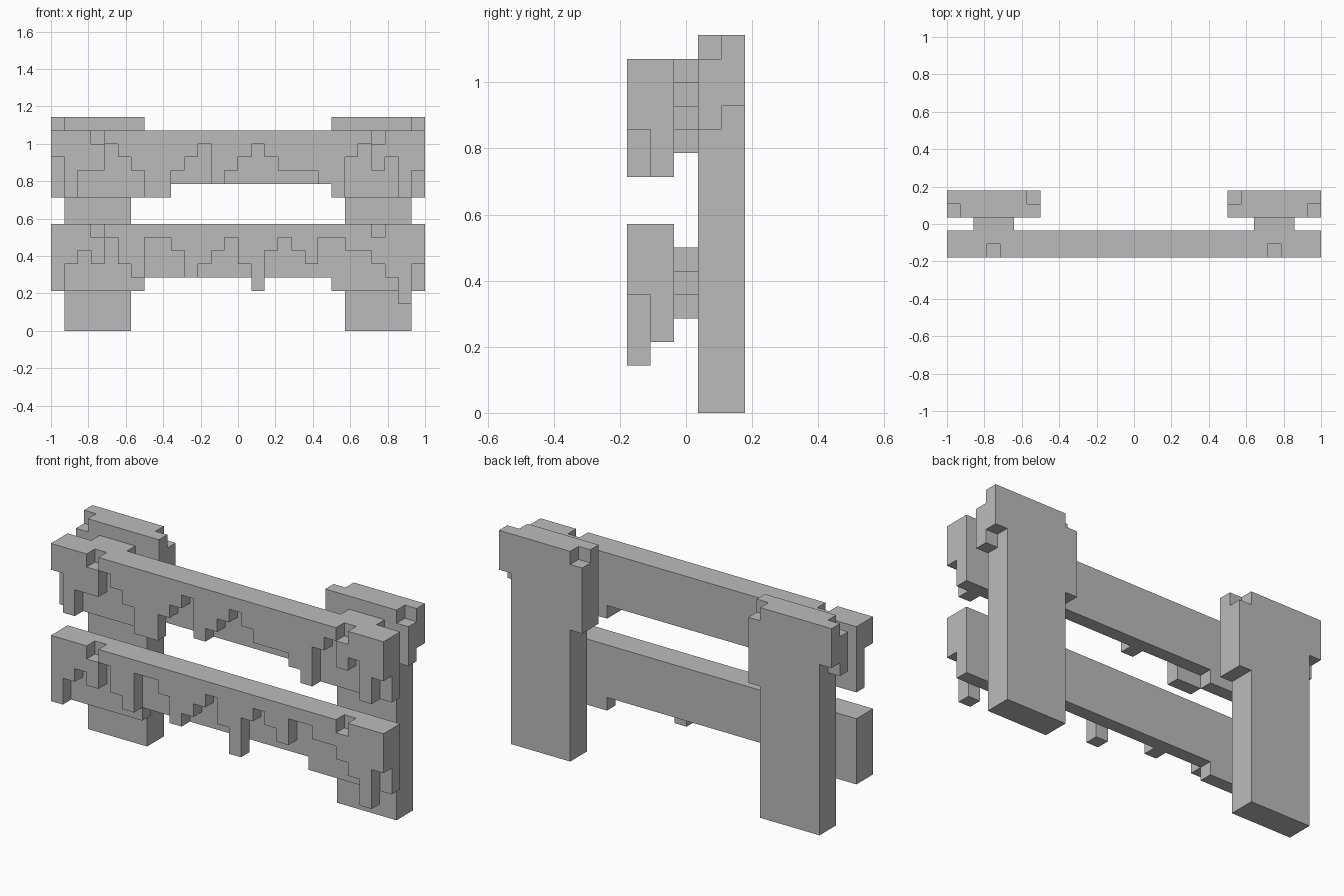
import bpy, bmesh, math

cube = bpy.data.objects.get("Cube")
if cube:
    bpy.data.objects.remove(cube, do_unlink=True)

UNIT = 1 / 14
WIDTH = 28

grey = bpy.data.materials.new("stone_grey")
grey.use_nodes = True
colour = (0.5, 0.5, 0.5, 1)
grey.diffuse_color = colour
grey.node_tree.nodes["Principled BSDF"].inputs["Base Color"].default_value = colour


def block(x0, x1, y0, y1, z0, z1):
    """All grid cells in a box."""
    return {(x, y, z) for x in range(x0, x1) for y in range(y0, y1) for z in range(z0, z1)}


def mirror(cells):
    return {(WIDTH - 1 - x, y, z) for x, y, z in cells}


def build(name, cells):
    """Skin a set of cells with outer faces only, then merge flat areas."""
    bm = bmesh.new()
    verts = {}

    def vert(p):
        if p not in verts:
            verts[p] = bm.verts.new(((p[0] - WIDTH / 2) * UNIT, (p[1] - 2.5) * UNIT, p[2] * UNIT))
        return verts[p]

    for cell in sorted(cells):
        for axis in range(3):
            u, v = (axis + 1) % 3, (axis + 2) % 3
            for side in (0, 1):
                near = list(cell)
                near[axis] += 2 * side - 1
                if tuple(near) in cells:
                    continue
                corners = []
                for a, b in ((0, 0), (1, 0), (1, 1), (0, 1)):
                    p = list(cell)
                    p[axis] += side
                    p[u] += a
                    p[v] += b
                    corners.append(vert(tuple(p)))
                bm.faces.new(corners if side else corners[::-1])
    bmesh.ops.dissolve_limit(bm, angle_limit=math.radians(1), verts=bm.verts[:], edges=bm.edges[:])
    mesh = bpy.data.meshes.new(name)
    bm.to_mesh(mesh)
    bm.free()
    mesh.materials.append(grey)
    obj = bpy.data.objects.new(name, mesh)
    bpy.context.collection.objects.link(obj)


def rail(name, top, drips):
    """Plank with lowered ends behind a ragged front layer."""
    cells = block(0, WIDTH, 1, 2, top - 4, top)
    cells |= block(0, 7, 1, 2, top - 5, top) | block(21, WIDTH, 1, 2, top - 5, top)
    for x, drop in enumerate(drips):
        cells |= block(x, x + 1, 0, 1, top - int(drop), top)
    # Chipped notches in the front top edge
    cells -= {(3, 0, top - 1), (24, 0, top - 1)}
    build(name, cells)


# Depth of each front column below the top of its rail
rail("upper_rail", 15, "2533123553214321233345213253")
rail("lower_rail", 8, "5323134112432135212311223463")

# Post with an overhanging cap and chipped corners
post = block(22, 27, 3, 5, 0, 16)
post |= block(21, 22, 3, 5, 10, 16)
post |= block(27, 28, 3, 4, 12, 15) | block(27, 28, 4, 5, 13, 16)
post -= {(21, 4, 15)}
build("left_post", post)
build("right_post", mirror(post))

# Stepped brackets joining rails to posts
upper = block(24, 25, 2, 3, 11, 15) | block(23, 26, 2, 3, 12, 13) | block(23, 26, 2, 3, 14, 15)
lower = block(24, 25, 2, 3, 4, 7) | block(23, 26, 2, 3, 5, 6)
for name, cells in (("upper", upper), ("lower", lower)):
    build("left_" + name + "_bracket", cells)
    build("right_" + name + "_bracket", mirror(cells))
